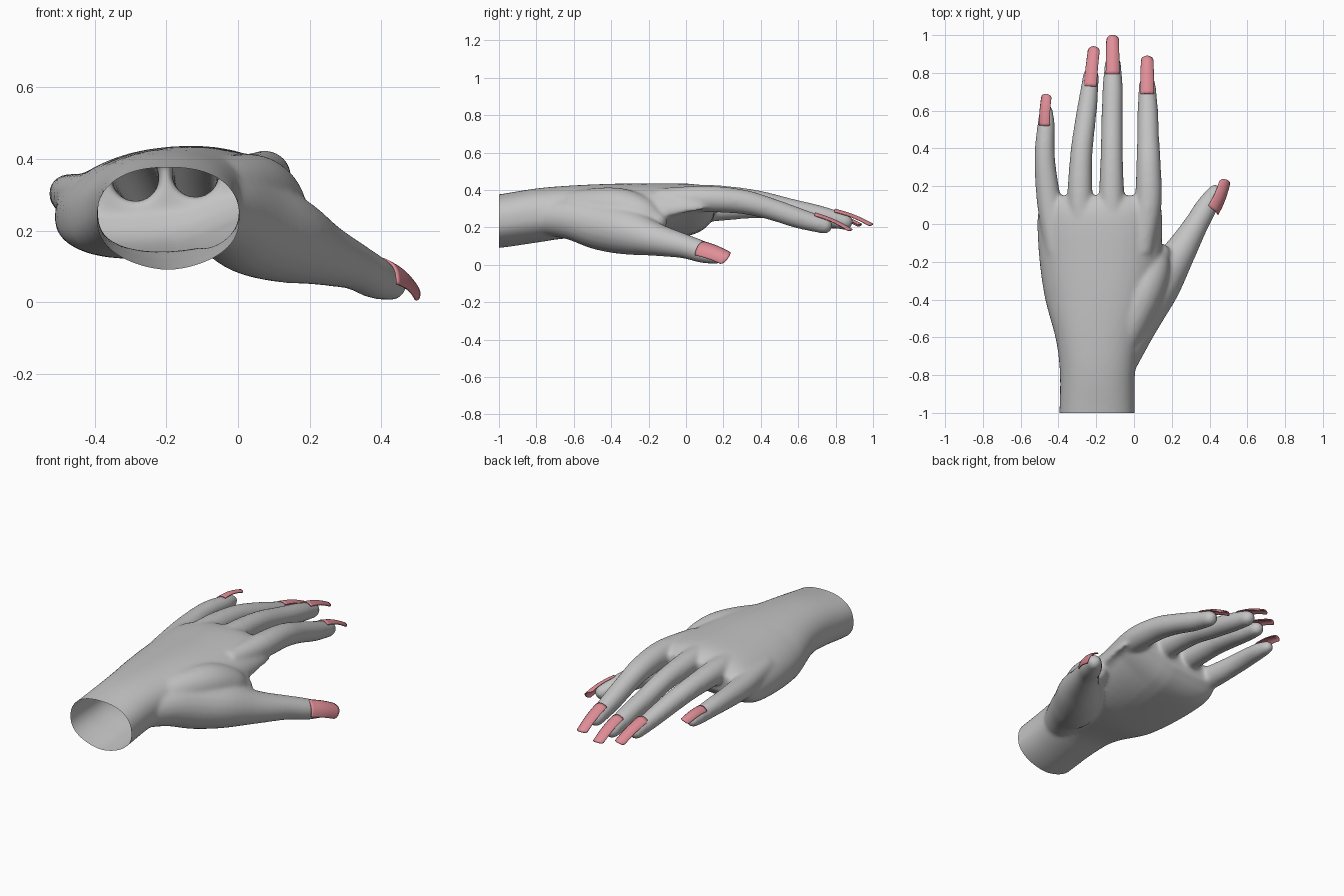
import bpy, bmesh, math
from mathutils import Vector

cube = bpy.data.objects.get("Cube")
if cube:
    bpy.data.objects.remove(cube, do_unlink=True)


def material(name, rgb):
    m = bpy.data.materials.new(name)
    m.use_nodes = True
    m.diffuse_color = (*rgb, 1)
    m.node_tree.nodes["Principled BSDF"].inputs["Base Color"].default_value = (*rgb, 1)
    return m


skin = material("grey skin", (0.55, 0.55, 0.55))
polish = material("pink polish", (0.75, 0.27, 0.31))


def make_object(name, bm, mat):
    bmesh.ops.recalc_face_normals(bm, faces=bm.faces)
    mesh = bpy.data.meshes.new(name)
    bm.to_mesh(mesh)
    bm.free()
    mesh.materials.append(mat)
    obj = bpy.data.objects.new(name, mesh)
    bpy.context.collection.objects.link(obj)
    return obj


def loft(bm, rings):
    """Skin a list of closed point rings and cap both ends."""
    loops = [[bm.verts.new(p) for p in ring] for ring in rings]
    n = len(loops[0])
    for a, b in zip(loops, loops[1:]):
        for i in range(n):
            j = (i + 1) % n
            bm.faces.new((a[i], a[j], b[j], b[i]))
    bm.faces.new(loops[0][::-1])
    bm.faces.new(loops[-1])


def circle(n):
    return [(math.cos(2 * math.pi * i / n), math.sin(2 * math.pi * i / n)) for i in range(n)]


def clamp(t):
    return min(1, max(0, t))


def smooth_path(keys, steps=4):
    """Catmull-Rom interpolation of tuples."""
    pts = [Vector(k) for k in keys]
    pts = [2 * pts[0] - pts[1]] + pts + [2 * pts[-1] - pts[-2]]
    out = []
    for a, b, c, d in zip(pts, pts[1:], pts[2:], pts[3:]):
        for s in range(steps):
            t = s / steps
            out.append(0.5 * (2 * b + (c - a) * t + (2 * a - 5 * b + 4 * c - d) * t * t
                              + (3 * b - a - 3 * c + d) * t ** 3))
    return out + [pts[-2]]


def tube(bm, keys):
    """Digit: keys are (x, y, z, radius), closed with a rounded tip."""
    path = smooth_path(keys)
    rings = []
    for i, p in enumerate(path):
        axis = (path[min(i + 1, len(path) - 1)] - path[max(i - 1, 0)]).to_3d().normalized()
        side = axis.cross(Vector((0, 0, 1))).normalized()
        up = side.cross(axis)
        rings.append([p.to_3d() + p.w * (side * c + up * s) for c, s in circle(20)])
    end, r, last = path[-1].to_3d(), path[-1].w, rings[-1]
    for t in (0.5, 0.8, 0.95):
        k = math.sqrt(1 - t * t)
        rings.append([end + (q - end) * k + axis * r * t for q in last])
    loft(bm, rings)


# Wrist and palm: y, x min, x max, z bottom, z top
palm = [(-1.1, -.395, .005, .09, .365), (-1, -.395, .005, .09, .377), (-.8, -.392, .005, .12, .41),
        (-.62, -.412, .03, .145, .426), (-.4, -.47, .1, .13, .436), (-.2, -.5, .14, .14, .438),
        (0, -.512, .152, .165, .437), (.09, -.5, .145, .2, .423), (.15, -.46, .115, .26, .39)]
bm = bmesh.new()
rings = []
for y, x0, x1, z0, z1 in smooth_path(palm):
    ring = []
    blend = clamp((y + 1) / 0.6)
    for c, s in circle(40):
        # The wrist narrows underneath, the palm stays boxy
        power = 0.85 if s > 0 else 1.2 - 0.35 * blend
        x = (x0 + x1) / 2 + (x1 - x0) / 2 * math.copysign(abs(c) ** power, c)
        z = (z0 + z1) / 2 + (z1 - z0) / 2 * math.copysign(abs(s) ** 0.85, s)
        z -= 0.06 * blend * ((x + 0.08) / 0.42) ** 2
        # Thinner palm below the index knuckle
        z += 0.075 * clamp(-2 * s) * clamp((y + 0.3) / 0.3) * clamp((x + 0.15) / 0.25)
        ring.append((x, y, z))
    rings.append(ring)
loft(bm, rings)

# Digits and the web of skin behind the thumb
digits = {
    "index": [(.04, -.15, .35, .06), (.075, .1, .353, .071), (.077, .3, .338, .066),
              (.075, .45, .3, .059), (.073, .6, .25, .055), (.07, .74, .21, .045)],
    "middle": [(-.11, -.15, .36, .06), (-.118, .1, .362, .068), (-.118, .35, .345, .06),
               (-.116, .55, .3, .057), (-.113, .72, .262, .054), (-.112, .85, .23, .044)],
    "ring": [(-.26, -.15, .345, .06), (-.285, .1, .35, .068), (-.28, .35, .335, .06),
             (-.261, .52, .3, .056), (-.242, .66, .262, .051), (-.228, .79, .23, .042)],
    "little": [(-.41, -.15, .3, .06), (-.448, .1, .295, .065), (-.47, .3, .302, .057),
               (-.472, .42, .302, .052), (-.465, .53, .292, .046), (-.465, .6, .285, .036)],
    "thumb": [(-.12, -.82, .26, .09), (-.04, -.62, .25, .115), (.03, -.46, .212, .133),
              (.13, -.31, .178, .125), (.235, -.16, .135, .089), (.325, -.01, .1, .066),
              (.383, .09, .068, .059), (.428, .165, .048, .044)],
    "web": [(-.1, -.7, .3, .08), (-.01, -.5, .31, .1), (.05, -.35, .3, .11),
            (.1, -.23, .265, .095), (.135, -.16, .23, .06)],
}
for keys in digits.values():
    tube(bm, keys)
hand = make_object("hand", bm, skin)

# Fuse everything into one soft skin
mod = hand.modifiers.new("fuse", "REMESH")
mod.mode = "VOXEL"
mod.voxel_size = 0.009
mod = hand.modifiers.new("soften", "SMOOTH")
mod.factor = 0.5
mod.iterations = 20
fused = bpy.data.meshes.new_from_object(
    hand.evaluated_get(bpy.context.evaluated_depsgraph_get()))
hand.modifiers.clear()

# Cut the wrist open
bm = bmesh.new()
bm.from_mesh(fused)
bmesh.ops.bisect_plane(bm, geom=bm.verts[:] + bm.edges[:] + bm.faces[:],
                       plane_co=(0, -1, 0), plane_no=(0, -1, 0), clear_outer=True)
bm.to_mesh(fused)
bm.free()
hand.data = fused
fused.shade_smooth()
if not fused.materials:
    fused.materials.append(skin)


def nail(name, base, tip, width, across):
    """Curved plate with a rounded cuticle and free edge."""
    base, tip = Vector(base), Vector(tip)
    along = (tip - base).normalized()
    length = (tip - base).length
    normal = Vector(across).cross(along).normalized()
    side = along.cross(normal)
    bm = bmesh.new()
    bmesh.ops.create_grid(bm, x_segments=14, y_segments=12, size=1)
    for v in bm.verts:
        u, t = v.co.x, (v.co.y + 1) / 2
        arc = 1 - math.sqrt(max(0, 1 - u * u))
        start = arc * width * 0.08
        reach = length - arc * width * 0.28
        w = width * (1 - 0.1 * t)
        v.co = (base + along * (start + (reach - start) * t) + side * u * w / 2
                + normal * (0.008 * math.sin(math.pi * t) - 0.21 * width * u * u))
    obj = make_object(name, bm, polish)
    mod = obj.modifiers.new("thickness", "SOLIDIFY")
    mod.thickness = 0.006
    mod.offset = 0
    obj.data.shade_smooth()


X = (1, 0, 0)
nail("index_nail", (.07, .69, .278), (.07, .89, .188), .07, X)
nail("middle_nail", (-.113, .795, .298), (-.113, 1.0, .217), .07, X)
nail("ring_nail", (-.234, .73, .294), (-.213, .94, .217), .066, (.98, 0, .15))
nail("little_nail", (-.478, .52, .34), (-.466, .688, .317), .058, (.95, 0, .28))
nail("thumb_nail", (.432, .065, .102), (.5, .228, .042), .1, (.6, -.1, -.78))
